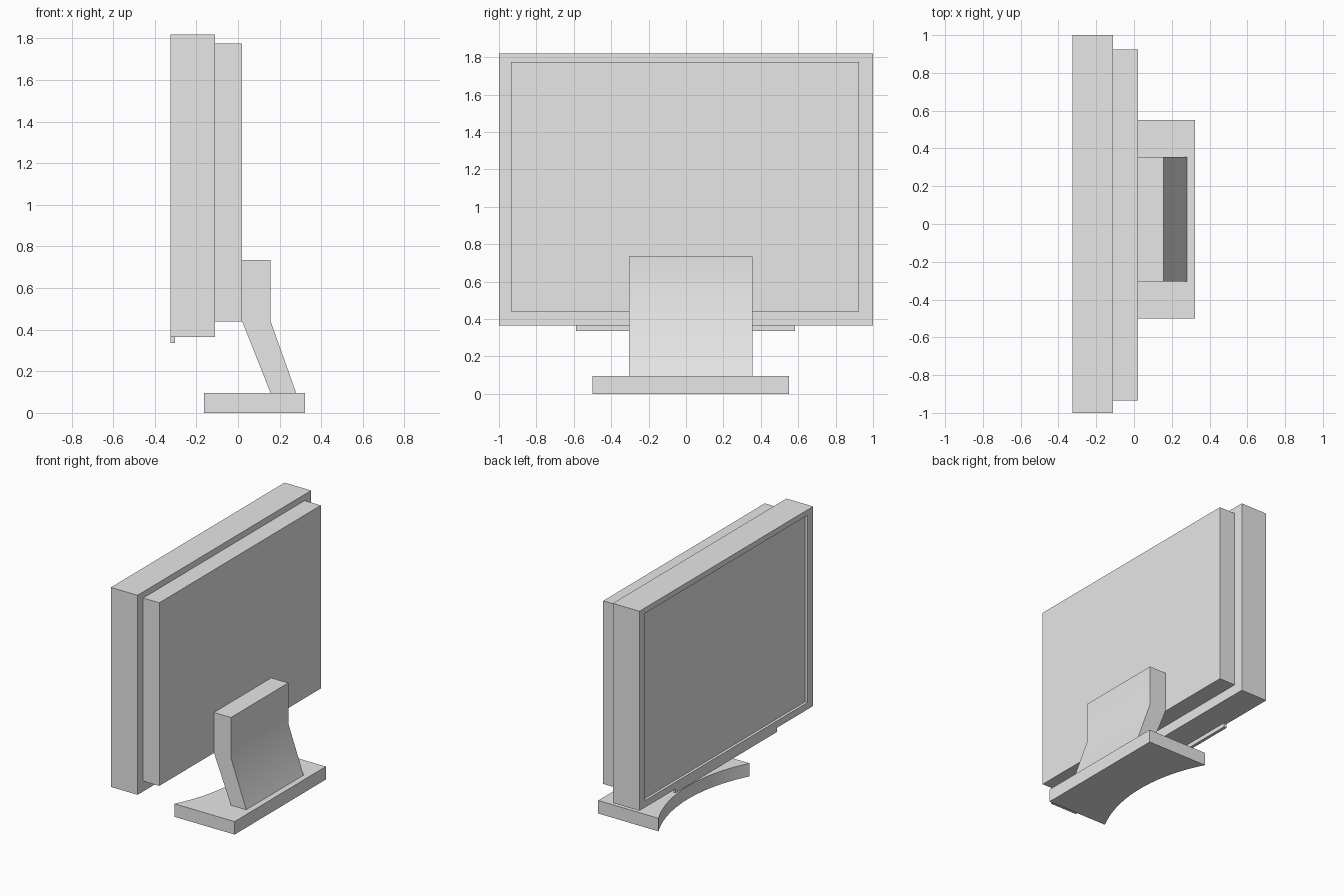
import bpy, bmesh, math
from mathutils import Vector

if "Cube" in bpy.data.objects:
    bpy.data.objects.remove(bpy.data.objects["Cube"])

grey = bpy.data.materials.new("light_grey")
grey.diffuse_color = (0.8, 0.8, 0.8, 1)
grey.use_nodes = True
grey.node_tree.nodes["Principled BSDF"].inputs["Base Color"].default_value = grey.diffuse_color


def finish(name, bm, smooth=False):
    bmesh.ops.recalc_face_normals(bm, faces=bm.faces)
    me = bpy.data.meshes.new(name)
    bm.to_mesh(me)
    bm.free()
    me.materials.append(grey)
    ob = bpy.data.objects.new(name, me)
    bpy.context.collection.objects.link(ob)
    if smooth:
        bpy.ops.object.select_all(action='DESELECT')
        bpy.context.view_layer.objects.active = ob
        ob.select_set(True)
        bpy.ops.object.shade_smooth_by_angle(angle=math.radians(30))
    return ob


def box(x, y, z):
    bm = bmesh.new()
    bmesh.ops.create_cube(bm, size=1)
    for v in bm.verts:
        v.co = [a[0] + (c + 0.5) * (a[1] - a[0]) for a, c in zip((x, y, z), v.co)]
    return bm


def prism(points, offset):
    bm = bmesh.new()
    face = bm.faces.new([bm.verts.new(p) for p in points])
    new = bmesh.ops.extrude_face_region(bm, geom=[face])["geom"]
    verts = [g for g in new if isinstance(g, bmesh.types.BMVert)]
    bmesh.ops.translate(bm, verts=verts, vec=Vector(offset))
    return bm


# Screen housing: front face inset and pushed in to make the display
bm = box((-0.325, -0.11), (-1, 1), (0.365, 1.82))
bm.normal_update()
front = min(bm.faces, key=lambda f: f.calc_center_median().x)
bmesh.ops.inset_region(bm, faces=[front], thickness=0.05)
for v in front.verts:
    v.co.y = math.copysign(0.937, v.co.y)
    v.co.z = 1.78 if v.co.z > 1 else 0.415
bmesh.ops.inset_region(bm, faces=[front], thickness=0.0001)
for v in front.verts:
    v.co.x += 0.02
finish("screen_housing", bm)

# Back casing and the narrow strip under the screen
finish("back_casing", box((-0.11, 0.02), (-0.935, 0.925), (0.44, 1.775)))
finish("lower_strip", box((-0.325, -0.302), (-0.587, 0.583), (0.335, 0.365)))

# Bent neck
profile = [(0.02, 0.735), (0.157, 0.735), (0.157, 0.44),
           (0.28, 0.095), (0.157, 0.095), (0.02, 0.44)]
finish("neck", prism([(x, -0.305, z) for x, z in profile], (0, 0.66, 0)), True)

# Base with a concave front edge
half, depth, steps, mid = 0.525, 0.13, 20, 0.025
radius = (half ** 2 + depth ** 2) / (2 * depth)
sweep = math.asin(half / radius)
outline = [(0.323, mid + half, 0), (0.323, mid - half, 0)]
for i in range(steps + 1):
    a = sweep * (2 * i / steps - 1)
    outline.append((-0.163 + depth - radius * (1 - math.cos(a)),
                    mid + radius * math.sin(a), 0))
finish("base", prism(outline, (0, 0, 0.095)), True)
